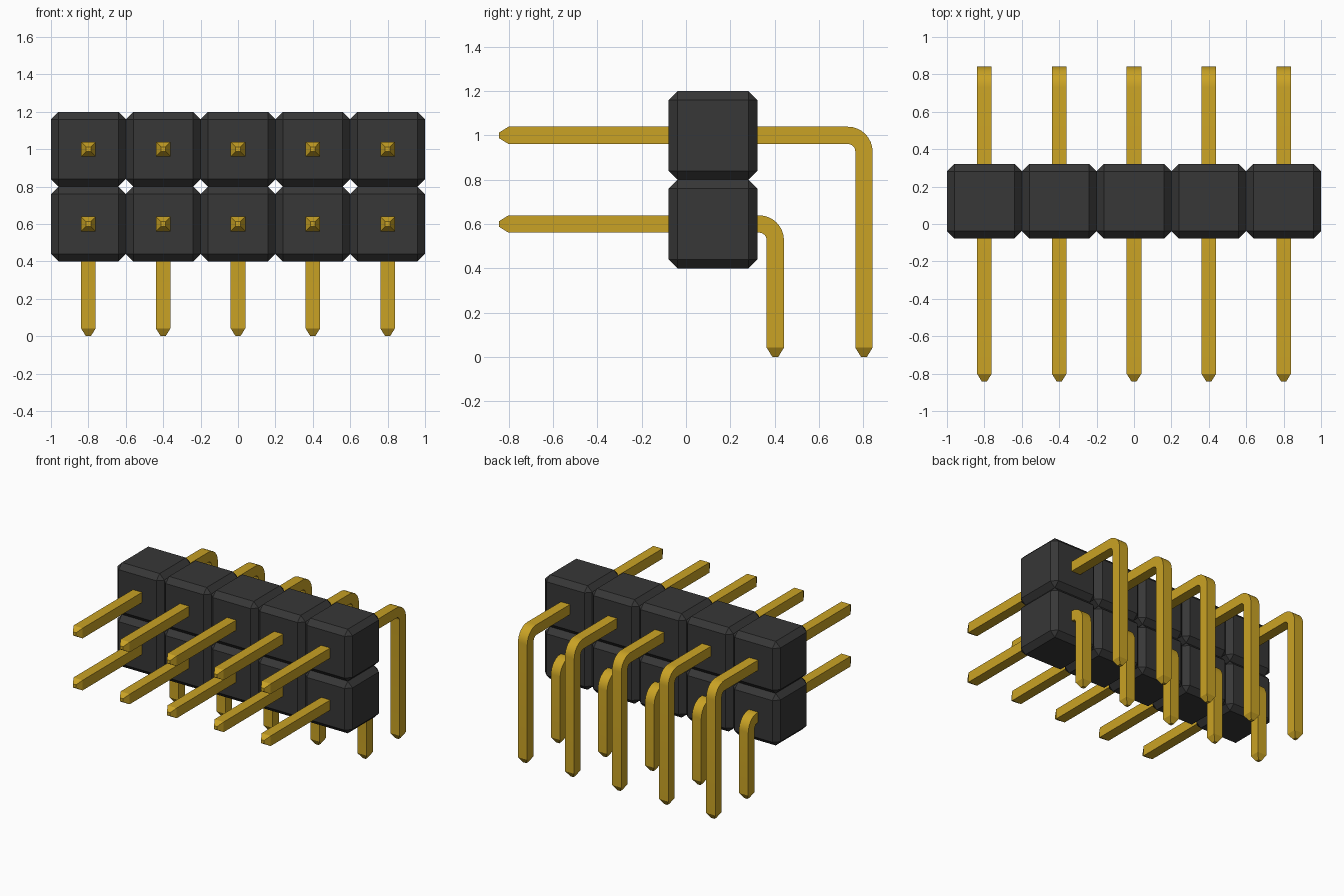
import bpy
import bmesh
import math
from mathutils import Vector

cube = bpy.data.objects.get("Cube")
if cube:
    bpy.data.objects.remove(cube, do_unlink=True)

PITCH = 0.4           # spacing of columns and rows
COLUMNS = 5
HALF = 0.039          # half width of a pin
TIP_HALF = 0.013      # half width of the blunt pin tip
TIP_LEN = 0.042
FRONT_Y = -0.843
BEND_R = 0.073        # centreline radius of the bend
BLOCK_Y = 0.122


def material(name, rgb, roughness):
    m = bpy.data.materials.new(name)
    m.use_nodes = True
    m.diffuse_color = (*rgb, 1)
    bsdf = m.node_tree.nodes["Principled BSDF"]
    bsdf.inputs["Base Color"].default_value = (*rgb, 1)
    bsdf.inputs["Roughness"].default_value = roughness
    return m


black = material("black plastic", (0.038, 0.038, 0.038), 0.6)
gold = material("gold metal", (0.59, 0.365, 0.018), 0.4)


def finish(bm, name, mat):
    bmesh.ops.recalc_face_normals(bm, faces=bm.faces)
    mesh = bpy.data.meshes.new(name)
    bm.to_mesh(mesh)
    bm.free()
    mesh.materials.append(mat)
    return mesh


def place(name, mesh, location):
    ob = bpy.data.objects.new(name, mesh)
    ob.location = location
    bpy.context.collection.objects.link(ob)
    return ob


def block_mesh():
    """Chamfered cube, one cell of the housing."""
    bm = bmesh.new()
    bmesh.ops.create_cube(bm, size=PITCH)
    bmesh.ops.bevel(bm, geom=bm.edges[:], offset=0.04, segments=1,
                    affect='EDGES', profile=0.5)
    return finish(bm, "housing_block", black)


def pin_mesh(name, height, leg_y, steps=8):
    """Square wire swept backwards, round a bend and down to z = 0."""
    # Each station: y, z, direction angle, half width
    path = [(FRONT_Y, height, 0, TIP_HALF),
            (FRONT_Y + TIP_LEN, height, 0, HALF)]
    for i in range(steps + 1):
        a = math.pi / 2 * i / steps
        path.append((leg_y - BEND_R + BEND_R * math.sin(a),
                     height - BEND_R + BEND_R * math.cos(a), a, HALF))
    path += [(leg_y, TIP_LEN, math.pi / 2, HALF),
             (leg_y, 0, math.pi / 2, TIP_HALF)]

    bm = bmesh.new()
    rings = []
    for y, z, a, h in path:
        normal = Vector((0, math.sin(a), math.cos(a)))
        rings.append([bm.verts.new(Vector((sx * h, y, z)) + normal * sn * h)
                      for sx, sn in ((-1, -1), (1, -1), (1, 1), (-1, 1))])
    for r0, r1 in zip(rings, rings[1:]):
        for i in range(4):
            j = (i + 1) % 4
            bm.faces.new((r0[i], r0[j], r1[j], r1[i]))
    bm.faces.new(rings[0])
    bm.faces.new(rings[-1])
    return finish(bm, name, gold)


# Housing cells and bent pins, repeated along x
cell = block_mesh()
rows = [("lower", 0.6, 0.403), ("upper", 1.0, 0.803)]
pins = []
for row, height, leg_y in rows:
    pin = pin_mesh(row + "_pin", height, leg_y)
    for c in range(COLUMNS):
        x = (c - (COLUMNS - 1) / 2) * PITCH
        place(f"{row}_housing_block_{c + 1}", cell, (x, BLOCK_Y, height))
        pins.append(place(f"{row}_pin_{c + 1}", pin, (x, 0, 0)))

# Smooth the bends, keep the wire corners sharp
bpy.ops.object.select_all(action='DESELECT')
for ob in pins:
    ob.select_set(True)
bpy.context.view_layer.objects.active = pins[0]
bpy.ops.object.shade_smooth_by_angle(angle=math.radians(25))
